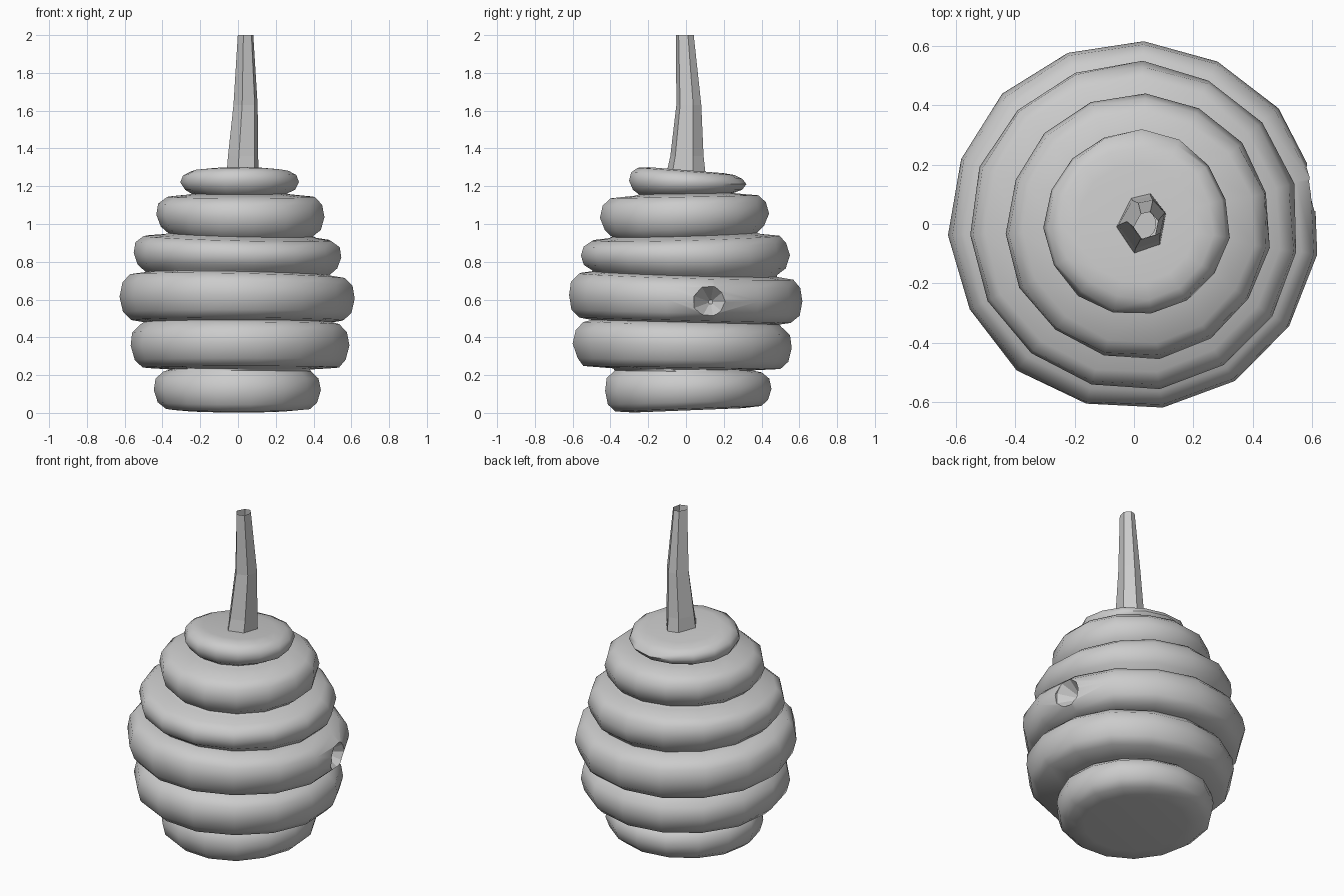
import bpy, bmesh, random
from math import sin, cos, radians, tau, hypot

if "Cube" in bpy.data.objects:
    bpy.data.objects.remove(bpy.data.objects["Cube"], do_unlink=True)

random.seed(4)
grey = bpy.data.materials.new("plain_grey")
grey.use_nodes = True
grey.diffuse_color = (0.6, 0.6, 0.6, 1)
grey.node_tree.nodes["Principled BSDF"].inputs["Base Color"].default_value = (0.6, 0.6, 0.6, 1)


def loft(name, rows, start_cap=True, end_cap=True):
    """Skin a list of equal-length point rows into one object."""
    bm = bmesh.new()
    loops = [[bm.verts.new(p) for p in row] for row in rows]
    n = len(rows[0])
    for a, b in zip(loops, loops[1:]):
        for i in range(n):
            j = (i + 1) % n
            bm.faces.new((a[i], a[j], b[j], b[i]))
    if start_cap:
        bm.faces.new(loops[0][::-1])
    if end_cap:
        bm.faces.new(loops[-1])
    bmesh.ops.recalc_face_normals(bm, faces=bm.faces)
    mesh = bpy.data.meshes.new(name)
    bm.to_mesh(mesh)
    bm.free()
    ob = bpy.data.objects.new(name, mesh)
    bpy.context.collection.objects.link(ob)
    mesh.materials.append(grey)
    return ob


# Hive body: coils (centre x, centre y, radius) between creases (z, x slope, y slope, radius)
coils = [(0, .01, .445), (.015, -.02, .585), (0, -.005, .625),
         (0, -.008, .555), (.015, -.01, .447), (.01, .003, .312)]
creases = [(.013, 0, .04, .29), (.23, 0, -.015, .37), (.48, 0, -.025, .50),
           (.735, -.02, -.03, .49), (.935, -.025, .03, .41),
           (1.155, 0, .02, .28), (1.285, 0, -.08, .2)]
bulge = [(.04, .06), (.2, .02), (.5, 0), (.78, .012), (.95, .055)]
SIDES = 15
angles = [radians(87) + tau * i / SIDES for i in range(SIDES)]


def ring(cx, cy, r, z, tx, ty, wobble=0):
    row = []
    for a in angles:
        rr = r + random.uniform(-wobble, wobble)
        x, y = cx + rr * cos(a), cy + rr * sin(a)
        row.append((x, y, max(0, z + tx * x + ty * y)))
    return row


rows = []
for k, (cx, cy, r) in enumerate(coils):
    low, high = creases[k], creases[k + 1]
    rows.append(ring(cx, cy, low[3], *low[:3]))
    for t, inset in bulge:
        mix = [a + (b - a) * t for a, b in zip(low[:3], high[:3])]
        rows.append(ring(cx, cy, r - inset, *mix, wobble=.005))
rows.append(ring(.01, 0, .2, *creases[-1][:3]))
rows.append(ring(.024, 0, .05, *creases[-1][:3]))
hive = loft("hive_body", rows)

bpy.ops.object.select_all(action='DESELECT')
hive.select_set(True)
bpy.context.view_layer.objects.active = hive
bpy.ops.object.shade_smooth_by_angle(angle=radians(50))

# Entrance: faceted conical dent on the left side
dent_rows = [[(x, .13 + r * cos(tau * i / 9), .587 + r * sin(tau * i / 9)) for i in range(9)]
             for x, r in ((.5, .012), (.6, .092), (.75, .095))]
cutter = loft("entrance_cutter", dent_rows)
cutter.hide_render = True
cut = hive.modifiers.new("entrance", 'BOOLEAN')
cut.operation = 'DIFFERENCE'
cut.solver = 'EXACT'
cut.object = cutter
bpy.ops.object.modifier_apply(modifier=cut.name)
bpy.data.objects.remove(cutter, do_unlink=True)

# Open the crown beneath the hollow stem
bm = bmesh.new()
bm.from_mesh(hive.data)
crown = [f for f in bm.faces
         if all(v.co.z > 1.25 and hypot(v.co.x - .024, v.co.y) < .06 for v in f.verts)]
bmesh.ops.delete(bm, geom=crown, context='FACES')
bm.to_mesh(hive.data)
bm.free()

# Stem: open, uneven six-sided tube, tapered with a knee halfway
section = [(-1, -.1), (-.4, .85), (.37, 1), (1, .35), (.76, -.7), (-.28, -1)]
stem_rows = [[(cx + sx * u, cy + sy * v, z) for u, v in section]
             for cx, cy, sx, sy, z in ((.024, 0, .084, .103, 1.27), (.027, .005, .08, .088, 1.36),
                                       (.04, .015, .064, .066, 1.63), (.04, -.006, .041, .047, 2))]
loft("stem", stem_rows, start_cap=False, end_cap=False)
